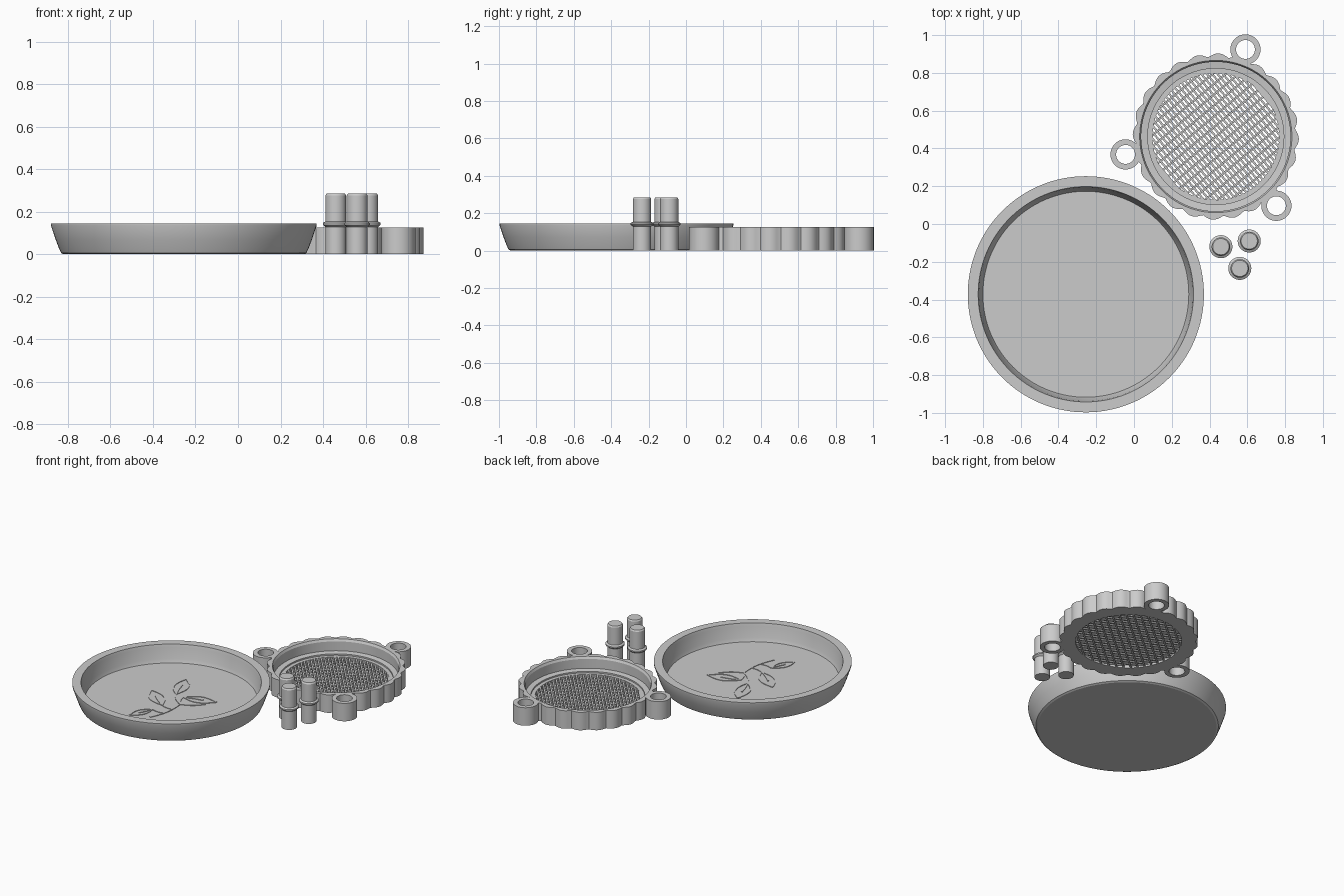
import bpy, bmesh, math
from mathutils import Vector

if "Cube" in bpy.data.objects:
    bpy.data.objects.remove(bpy.data.objects["Cube"])

grey = bpy.data.materials.new("plain_grey")
grey.diffuse_color = (0.6, 0.6, 0.6, 1)
grey.use_nodes = True
grey.node_tree.nodes["Principled BSDF"].inputs["Base Color"].default_value = grey.diffuse_color


def finish(name, bm, loc=(0, 0, 0), smooth=True):
    bmesh.ops.recalc_face_normals(bm, faces=bm.faces)
    me = bpy.data.meshes.new(name)
    bm.to_mesh(me)
    bm.free()
    ob = bpy.data.objects.new(name, me)
    ob.location = loc
    bpy.context.collection.objects.link(ob)
    me.materials.append(grey)
    if smooth:
        shade(ob)
    return ob


def shade(ob):
    bpy.ops.object.select_all(action='DESELECT')
    ob.select_set(True)
    bpy.context.view_layer.objects.active = ob
    bpy.ops.object.shade_smooth_by_angle(angle=math.radians(25))


def lathe(name, profile, loc, n=96, closed=False, wave=None, smooth=True):
    """Spin (radius, z) points; a closed profile makes a ring, else ends are capped.
    wave maps (profile index, angle) to an extra radius."""
    bm = bmesh.new()
    rings = []
    for i, (r, z) in enumerate(profile):
        ring = []
        for k in range(n):
            a = 2 * math.pi * k / n
            q = r + (wave(i, a) if wave else 0)
            ring.append(bm.verts.new((q * math.cos(a), q * math.sin(a), z)))
        rings.append(ring)
    pairs = list(zip(rings, rings[1:]))
    if closed:
        pairs.append((rings[-1], rings[0]))
    else:
        bm.faces.new(rings[0])
        bm.faces.new(rings[-1])
    for p, q in pairs:
        for k in range(n):
            j = (k + 1) % n
            bm.faces.new((p[k], p[j], q[j], q[k]))
    return finish(name, bm, loc, smooth)


# Shallow round dish with sloping sides and a flat rim
DISH = (-0.255, -0.372)
FLOOR = 0.025
lathe("dish", [(0.565, 0), (0.577, 0.006), (0.588, 0.03), (0.603, 0.07), (0.625, 0.135),
               (0.625, 0.145), (0.57, 0.145), (0.565, 0.125), (0.555, 0.05),
               (0.545, FLOOR)], DISH + (0,), n=128)


# Sprig drawn as fine raised ridges on the dish floor
def ridge(bm, pts, w=0.004, h=0.004):
    rows = []
    for i, p in enumerate(pts):
        t = (pts[min(i + 1, len(pts) - 1)] - pts[max(i - 1, 0)]).normalized()
        s = Vector((-t.y, t.x)) * w
        rows.append([bm.verts.new((q.x, q.y, z)) for q, z in
                     ((p + s, -0.002), (p + s, h), (p - s, h), (p - s, -0.002))])
    for a, b in zip(rows, rows[1:]):
        for k in range(3):
            bm.faces.new((a[k], a[k + 1], b[k + 1], b[k]))
    for end in (rows[0], rows[-1]):
        bm.faces.new(end)


def arc(a, b, bulge, n=12):
    a, b = Vector(a), Vector(b)
    d = b - a
    side = Vector((-d.y, d.x)) * bulge
    return [a + d * (i / n) + side * math.sin(math.pi * i / n) for i in range(n + 1)]


bm = bmesh.new()
for base, tip in [((-0.01, -0.19), (-0.08, -0.345)), ((0.005, -0.105), (-0.18, 0.04)),
                  ((-0.017, 0.08), (-0.093, 0.30)), ((0.045, 0.068), (0.26, 0.126))]:
    for bulge in (0.2, -0.2):
        ridge(bm, arc(base, tip, bulge))
    ridge(bm, arc(base, Vector(base).lerp(Vector(tip), 0.6), 0.03))
ridge(bm, arc((0.045, -0.297), (0.09, -0.03), -0.08))
ridge(bm, arc((0.09, -0.03), (0.22, 0.06), -0.1))
for joint, base in [((0.07, -0.2), (-0.01, -0.19)), ((0.09, -0.12), (0.005, -0.105)),
                    ((0.09, -0.03), (-0.017, 0.08)), ((0.09, -0.03), (0.045, 0.068))]:
    ridge(bm, arc(joint, base, 0.08))
finish("sprig_ridges", bm, DISH + (FLOOR,), smooth=False)

# Strainer cup with a scalloped outside and stepped inside
CUP = (0.433, 0.463)
TOP = 0.125


def scallop(i, a):
    return 0.02 * abs(math.cos(12 * a + 0.4)) - 0.01 if i in (0, 1) else 0


cup = lathe("strainer_cup", [(0.43, 0), (0.43, TOP), (0.403, TOP), (0.395, 0.11),
                             (0.395, 0.045), (0.36, 0.04), (0.36, 0.03), (0.335, 0.03),
                             (0.335, 0)], CUP + (0,), n=240, closed=True, wave=scallop, smooth=False)

# Three hollow lugs around the cup
helpers = []
for k in range(3):
    a = math.radians(71.2 + 120 * k)
    spot = (CUP[0] + 0.487 * math.cos(a), CUP[1] + 0.487 * math.sin(a), 0)
    for part, r, z0, z1, op in (("lug_body", 0.08, 0, TOP, 'UNION'),
                                ("lug_hole", 0.05, -0.05, 0.2, 'DIFFERENCE')):
        tool = lathe(part, [(r, z0), (r, z1)], spot, n=48, smooth=False)
        tool.hide_render = True
        helpers.append(tool)
        mod = cup.modifiers.new(part, 'BOOLEAN')
        mod.operation, mod.object, mod.solver = op, tool, 'EXACT'
bpy.context.view_layer.objects.active = cup
for mod in list(cup.modifiers):
    bpy.ops.object.modifier_apply(modifier=mod.name)
for tool in helpers:
    bpy.data.objects.remove(tool)
shade(cup)


# Strainer mesh: two crossed layers of bars trimmed to the round opening
def bars(name, angle, step, width, z0, z1):
    bm = bmesh.new()
    d = Vector((math.cos(angle), math.sin(angle)))
    s = Vector((-d.y, d.x))
    R = 0.34
    count = int(R / step)
    for i in range(-count, count + 1):
        off = i * step
        half = math.sqrt(max(R * R - off * off, 0))
        if half < 0.02:
            continue
        corners = [d * (half * u) + s * (off + width / 2 * v)
                   for u, v in ((-1, -1), (1, -1), (1, 1), (-1, 1))]
        lo = [bm.verts.new((c.x, c.y, z0)) for c in corners]
        hi = [bm.verts.new((c.x, c.y, z1)) for c in corners]
        bm.faces.new(lo)
        bm.faces.new(hi)
        for k in range(4):
            j = (k + 1) % 4
            bm.faces.new((lo[k], lo[j], hi[j], hi[k]))
    finish(name, bm, CUP + (0,), smooth=False)


bars("mesh_upper_bars", math.radians(-50), 0.022, 0.011, 0.012, 0.028)
bars("mesh_lower_bars", math.radians(40), 0.044, 0.011, 0.0, 0.013)

# Three pegs, each with a collar at mid height
for x, y in ((0.46, -0.12), (0.61, -0.09), (0.56, -0.235)):
    lathe("peg", [(0.049, 0), (0.049, 0.128), (0.061, 0.138), (0.061, 0.147), (0.049, 0.154),
                  (0.049, 0.276), (0.043, 0.285)], (x, y, 0), n=48)
